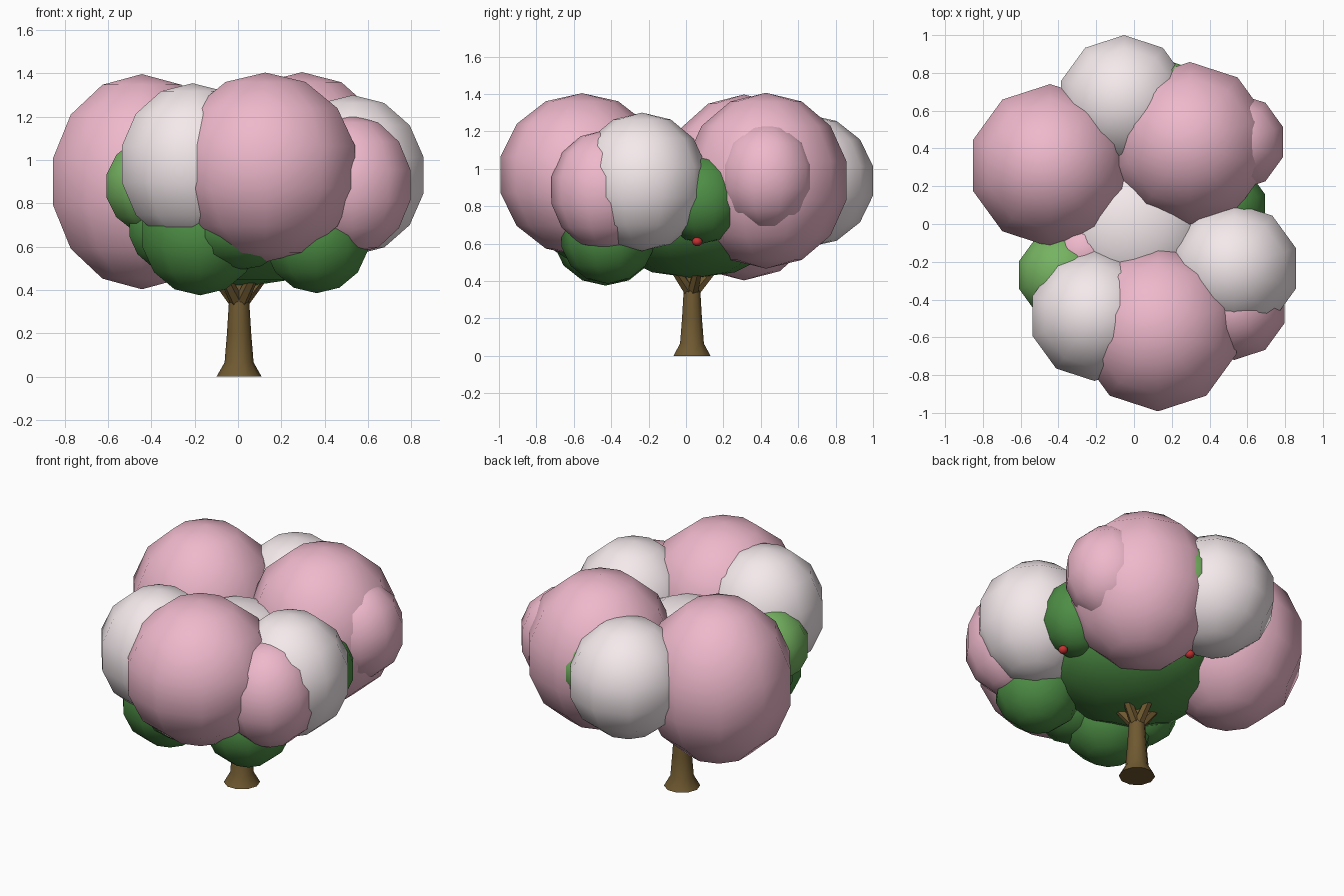
import bpy, math
from mathutils import Vector

if "Cube" in bpy.data.objects:
    bpy.data.objects.remove(bpy.data.objects["Cube"])


def material(name, rgb):
    m = bpy.data.materials.new(name)
    m.diffuse_color = (*rgb, 1)
    m.use_nodes = True
    m.node_tree.nodes["Principled BSDF"].inputs["Base Color"].default_value = m.diffuse_color
    return m


PINK = material("pink", (0.86, 0.48, 0.60))
WHITE = material("pale_blossom", (0.91, 0.82, 0.84))
GREEN = material("leaf_green", (0.075, 0.27, 0.06))
LIGHT = material("light_leaf_green", (0.18, 0.45, 0.12))
BROWN = material("bark", (0.16, 0.10, 0.03))
RED = material("fruit_red", (0.55, 0.03, 0.03))


def blob(name, mat, x, y, z, r, rz):
    bpy.ops.mesh.primitive_uv_sphere_add(segments=10, ring_count=7, radius=1, location=(x, y, z))
    o = bpy.context.object
    o.name = name
    # an odd ring count has no ring on the equator, so widen to reach r
    o.scale = (r * 1.025, r * 1.025, rz)
    o.data.materials.append(mat)
    bpy.ops.object.shade_smooth()


def tube(name, mat, rings, sides):
    """Closed tube through rings of (centre, radius, axis)."""
    verts, faces = [], []
    for c, r, axis in rings:
        q = Vector((0, 0, 1)).rotation_difference(Vector(axis))
        for i in range(sides):
            a = 2 * math.pi * i / sides
            verts.append(Vector(c) + q @ Vector((r * math.cos(a), r * math.sin(a), 0)))
    n = len(rings)
    for k in range(n - 1):
        for i in range(sides):
            j = (i + 1) % sides
            faces.append((k * sides + i, k * sides + j, (k + 1) * sides + j, (k + 1) * sides + i))
    faces.append(tuple(reversed(range(sides))))
    faces.append(tuple(range((n - 1) * sides, n * sides)))
    me = bpy.data.meshes.new(name)
    me.from_pydata(verts, [], faces)
    o = bpy.data.objects.new(name, me)
    bpy.context.collection.objects.link(o)
    me.materials.append(mat)
    bpy.context.view_layer.objects.active = o
    o.select_set(True)
    bpy.ops.object.shade_smooth_by_angle(angle=math.radians(40))
    o.select_set(False)


# Trunk with flared foot
TX, TY = 0.005, 0.032
UP = (0, 0, 1)
profile = [(0, 0.104), (0.065, 0.067), (0.20, 0.056), (0.36, 0.046), (0.46, 0.04)]
tube("trunk", BROWN, [((TX, TY, z), r, UP) for z, r in profile], 10)

# Short branches fanning out under the crown
for i in range(5):
    a = 2 * math.pi * i / 5 + 0.3
    d = Vector((math.cos(a), math.sin(a), 1.2))
    start = Vector((TX, TY, 0.35)) + 0.02 * Vector((math.cos(a), math.sin(a), 0))
    tube(f"branch_{i + 1}", BROWN, [(start, 0.032, d), (start + 0.085 * d, 0.026, d)], 6)

# Big pink blossom clumps: x, y, z, radius, vertical radius
pinks = [
    (-0.444, 0.31, 0.90, 0.431, 0.497),
    (0.296, 0.428, 0.936, 0.43, 0.47),
    (0.127, -0.556, 0.967, 0.436, 0.437),
    (0.545, 0.434, 0.957, 0.257, 0.29),
    (0.53, -0.44, 0.885, 0.28, 0.32),
    (-0.26, -0.15, 0.86, 0.21, 0.22),
]
# Pale blossom clumps
whites = [
    (0.53, -0.235, 0.93, 0.345, 0.37),
    (-0.21, -0.487, 0.98, 0.344, 0.375),
    (-0.053, 0.65, 0.935, 0.35, 0.355),
    (0.0, -0.02, 0.88, 0.38, 0.26),
]
# Leafy clumps, the first is the wide core of the crown
greens = [
    (0.03, 0.04, 0.735, 0.50, 0.32),
    (0.49, 0.09, 0.835, 0.215, 0.235),
    (-0.175, -0.43, 0.66, 0.28, 0.285),
    (-0.32, -0.29, 0.69, 0.19, 0.20),
    (0.0, -0.51, 0.69, 0.25, 0.20),
    (0.363, -0.417, 0.64, 0.25, 0.255),
]
light_greens = [
    (-0.38, -0.27, 0.88, 0.24, 0.23),
    (0.18, 0.65, 0.95, 0.215, 0.21),
]
for label, mat, rows in (("pink_blossom", PINK, pinks), ("pale_blossom", WHITE, whites),
                         ("leaf_clump", GREEN, greens), ("light_leaf_clump", LIGHT, light_greens)):
    for i, row in enumerate(rows):
        blob(f"{label}_{i + 1}", mat, *row)

# Small red fruits under the crown
for i, p in enumerate([(0.58, 0.06, 0.61), (0.02, 0.52, 0.585)]):
    blob(f"fruit_{i + 1}", RED, *p, 0.027, 0.024)
